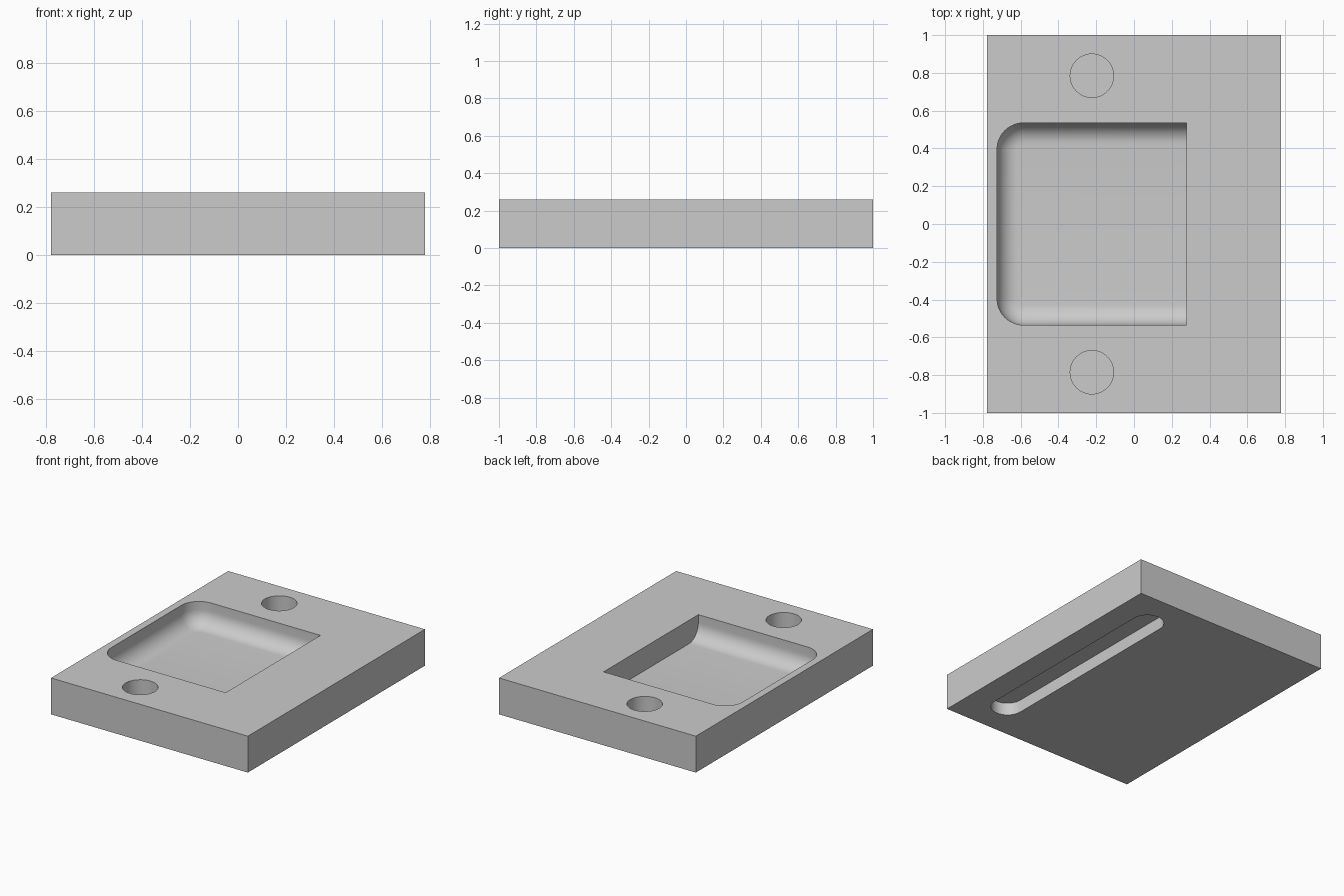
import bpy
import bmesh
import math
from mathutils import Vector

cube = bpy.data.objects.get("Cube")
if cube:
    bpy.data.objects.remove(cube, do_unlink=True)

WIDTH, LENGTH, HEIGHT = 1.556, 2.0, 0.26
OVER = 0.05  # how far cutters poke out of the plate

grey = bpy.data.materials.new("plain grey")
grey.use_nodes = True
colour = (0.6, 0.6, 0.6, 1)
grey.diffuse_color = colour
grey.node_tree.nodes["Principled BSDF"].inputs["Base Color"].default_value = colour


def arc(cx, cy, r, start, end, steps):
    """Points along an arc, angles in degrees."""
    angles = [math.radians(start + (end - start) * i / steps) for i in range(steps + 1)]
    return [(cx + r * math.cos(a), cy + r * math.sin(a)) for a in angles]


def loft(name, layers):
    """Closed solid through matching outlines, given as (outline, z) from the bottom up."""
    bm = bmesh.new()
    rings = [[bm.verts.new(Vector((x, y, z))) for x, y in outline] for outline, z in layers]
    count = len(rings[0])
    for low, high in zip(rings, rings[1:]):
        for i in range(count):
            j = (i + 1) % count
            bm.faces.new((low[i], low[j], high[j], high[i]))
    bm.faces.new(rings[0][::-1])
    bm.faces.new(rings[-1])
    bmesh.ops.recalc_face_normals(bm, faces=bm.faces)
    mesh = bpy.data.meshes.new(name)
    bm.to_mesh(mesh)
    bm.free()
    mesh.materials.append(grey)
    obj = bpy.data.objects.new(name, mesh)
    bpy.context.collection.objects.link(obj)
    return obj


# Base plate
hx, hy = WIDTH / 2, LENGTH / 2
rectangle = [(-hx, -hy), (hx, -hy), (hx, hy), (-hx, hy)]
plate = loft("base_plate", [(rectangle, 0), (rectangle, HEIGHT)])

# Pocket: rounded on three sides with a filleted floor, square at the +x end
LEFT, RIGHT, HALF = -0.725, 0.277, 0.535
CORNER, FILLET, DEPTH = 0.14, 0.11, 0.168


def pocket_outline(inset):
    r = CORNER - inset
    cx, cy = LEFT + CORNER, HALF - CORNER
    return ([(RIGHT, -HALF + inset), (RIGHT, HALF - inset)]
            + arc(cx, cy, r, 90, 180, 12) + arc(cx, -cy, r, 180, 270, 12))


floor = HEIGHT - DEPTH
layers = []
for i in range(11):
    a = math.radians(9 * i)
    layers.append((pocket_outline(FILLET * (1 - math.sin(a))),
                   floor + FILLET * (1 - math.cos(a))))
layers.append((pocket_outline(0), HEIGHT + OVER))
cutters = [loft("pocket_cutter", layers)]

# Pair of blind round holes in the top
for side, label in ((-1, "front"), (1, "back")):
    circle = arc(-0.223, side * 0.785, 0.115, 0, 360, 48)[:-1]
    cutters.append(loft(label + "_hole_cutter",
                        [(circle, HEIGHT - 0.17), (circle, HEIGHT + OVER)]))

# Long round-ended slot in the underside
slot = arc(0.49, 0.72, 0.11, 0, 180, 24) + arc(0.49, -0.72, 0.11, 180, 360, 24)
cutters.append(loft("slot_cutter", [(slot, -OVER), (slot, 0.09)]))

# Cut the plate and drop the cutters
bpy.ops.object.select_all(action="DESELECT")
bpy.context.view_layer.objects.active = plate
plate.select_set(True)
for cutter in cutters:
    cutter.hide_render = True
    mod = plate.modifiers.new(cutter.name, "BOOLEAN")
    mod.operation = "DIFFERENCE"
    mod.solver = "EXACT"
    mod.object = cutter
    bpy.ops.object.modifier_apply(modifier=mod.name)
    bpy.data.objects.remove(cutter, do_unlink=True)

bpy.ops.object.shade_smooth_by_angle(angle=math.radians(30))
